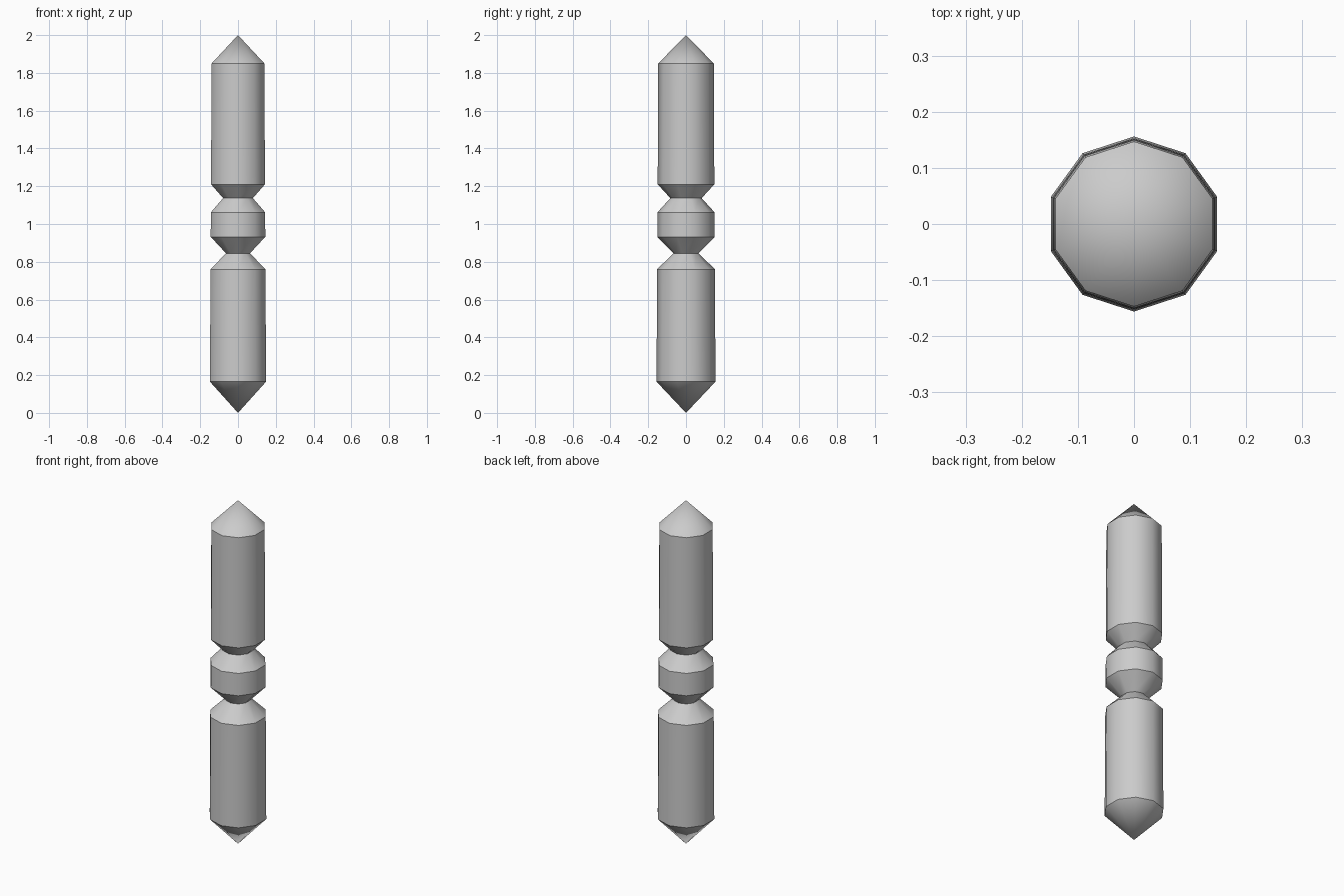
import bpy, bmesh, math

if "Cube" in bpy.data.objects:
    bpy.data.objects.remove(bpy.data.objects["Cube"])

SIDES = 10

# Ring profile from bottom tip to top tip: (radius, height)
PROFILE = [
    (0.156, 0.165), (0.153, 0.76),    # lower grip
    (0.067, 0.845),                   # lower neck
    (0.152, 0.932), (0.151, 1.062),   # middle band
    (0.083, 1.137),                   # upper neck
    (0.150, 1.21), (0.147, 1.85),     # upper grip
]


def lathe(name, profile, z_bottom, z_top):
    """Revolve a ring profile and close it with a point at each end."""
    bm = bmesh.new()
    rings = []
    for r, z in profile:
        ring = []
        for i in range(SIDES):
            a = math.pi / 2 + math.tau * i / SIDES
            ring.append(bm.verts.new((r * math.cos(a), r * math.sin(a), z)))
        rings.append(ring)
    low = bm.verts.new((0, 0, z_bottom))
    high = bm.verts.new((0, 0, z_top))
    for i in range(SIDES):
        j = (i + 1) % SIDES
        for a, b in zip(rings, rings[1:]):
            bm.faces.new((a[i], a[j], b[j], b[i]))
        bm.faces.new((rings[0][j], rings[0][i], low))
        bm.faces.new((rings[-1][i], rings[-1][j], high))
    bmesh.ops.recalc_face_normals(bm, faces=bm.faces)
    mesh = bpy.data.meshes.new(name)
    bm.to_mesh(mesh)
    bm.free()
    obj = bpy.data.objects.new(name, mesh)
    bpy.context.collection.objects.link(obj)
    return obj


# Pointed rod with two necks; smooth around, sharp at each ring
rod = lathe("pointed_rod", PROFILE, 0.0, 2.0)
bpy.context.view_layer.objects.active = rod
rod.select_set(True)
bpy.ops.object.shade_smooth_by_angle(angle=math.radians(38))
